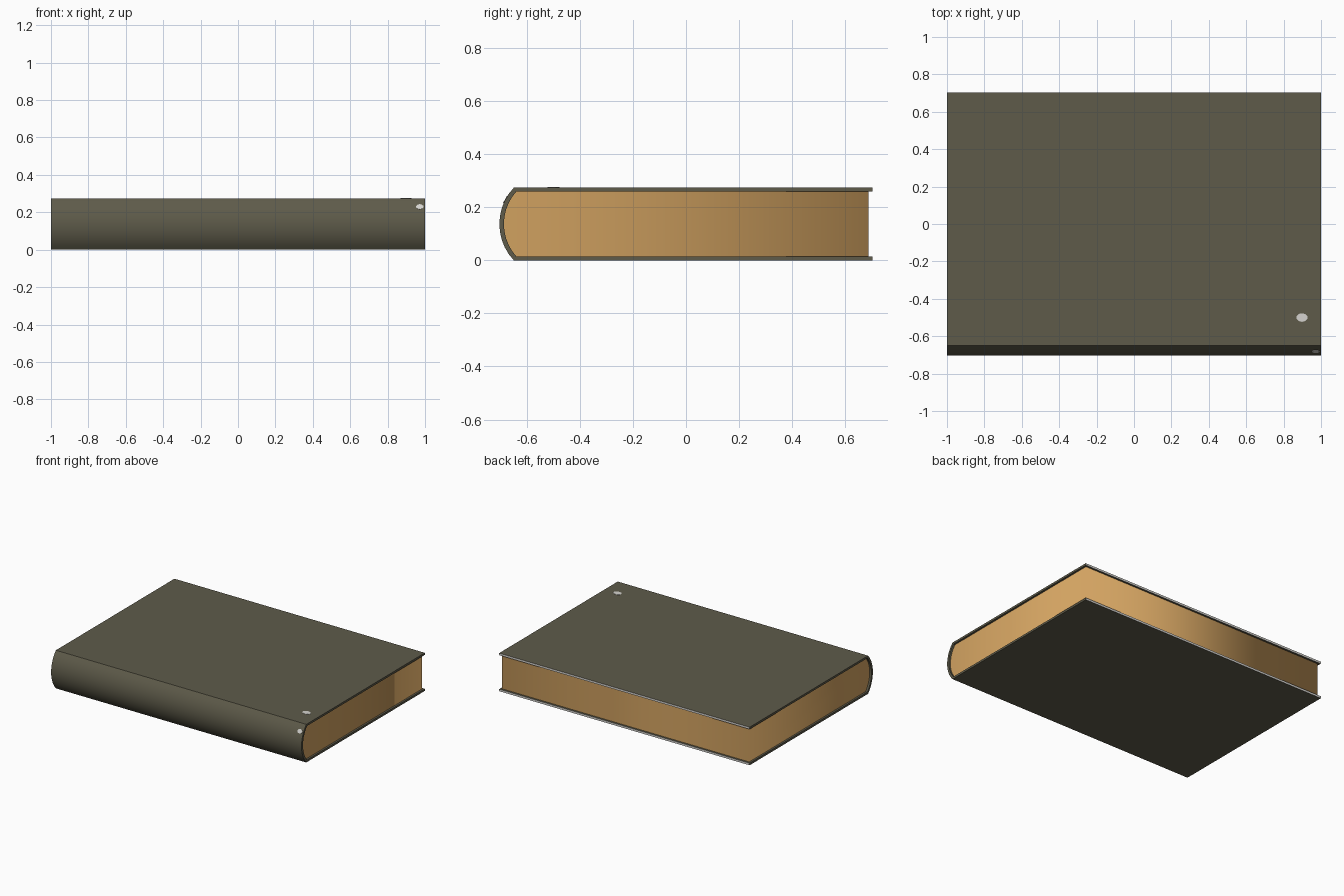
import bpy, bmesh, math
from mathutils import Matrix, Vector

if "Cube" in bpy.data.objects:
    bpy.data.objects.remove(bpy.data.objects["Cube"])

H, T, FORE = 0.275, 0.015, 0.703        # book height, cover thickness, cover edge
CY, R = -0.504, 0.2                     # centre and radius of the rounded spine
MID = H / 2


def material(name, rgb):
    m = bpy.data.materials.new(name)
    m.diffuse_color = (*rgb, 1)
    m.use_nodes = True
    m.node_tree.nodes["Principled BSDF"].inputs["Base Color"].default_value = m.diffuse_color
    return m


olive = material("olive cover", (0.112, 0.104, 0.068))
tan = material("tan pages", (0.64, 0.36, 0.118))
pale = material("pale worn board", (0.66, 0.65, 0.62))


def section(radius, half, fore, steps=10):
    """Cross-section (y, z) from the top fore edge, round the spine, to the bottom."""
    a = math.asin(half / radius)
    arc = [(CY - radius * math.cos(t), MID + radius * math.sin(t))
           for t in (a - 2 * a * i / steps for i in range(steps + 1))]
    return [(fore, MID + half)] + arc + [(fore, MID - half)]


def finish(bm, name, mats):
    bmesh.ops.recalc_face_normals(bm, faces=bm.faces)
    me = bpy.data.meshes.new(name)
    bm.to_mesh(me)
    bm.free()
    ob = bpy.data.objects.new(name, me)
    bpy.context.collection.objects.link(ob)
    for m in mats:
        me.materials.append(m)
    return ob


# Cover: two boards and a rounded spine in one wrapped shell
bm = bmesh.new()
outer = section(R, MID, FORE)
inner = section(R - 0.017, MID - T, FORE)
rings = [[[bm.verts.new((x, y, z)) for y, z in line] for line in (outer, inner)]
         for x in (-1, 1)]
n = len(outer)
for i in range(n - 1):
    (a, b), (c, d) = rings
    bm.faces.new((a[i], a[i + 1], c[i + 1], c[i]))
    bm.faces.new((b[i], b[i + 1], d[i + 1], d[i]))
    for o, p in rings:
        bm.faces.new((o[i], o[i + 1], p[i + 1], p[i]))
for i in (0, n - 1):                     # pale fore edges of the boards
    f = bm.faces.new((rings[0][0][i], rings[0][1][i], rings[1][1][i], rings[1][0][i]))
    f.material_index = 1
cover = finish(bm, "cover", [olive, pale])
bpy.context.view_layer.objects.active = cover
cover.select_set(True)
bpy.ops.object.shade_smooth_by_angle(angle=math.radians(30))
cover.select_set(False)

# Page block: slightly inset, soft shading round its two fore corners
bm = bmesh.new()
line = section(R - 0.017, MID - T, 0.688)
ends = [[bm.verts.new((x, y, z)) for y, z in line] for x in (-0.986, 0.986)]
for e in ends:
    bm.faces.new(e)
for i in range(n):
    j = (i + 1) % n
    bm.faces.new((ends[0][i], ends[0][j], ends[1][j], ends[1][i]))
for f in bm.faces:
    f.smooth = True
for e in bm.edges:
    u, v = (w.co for w in e.verts)
    e.smooth = abs(u.z - v.z) > 0.2 and u.y > 0.6
finish(bm, "pages", [tan])


# Small pale scuffs, as very thin plates on the top board and the spine
def scuff(name, pos, normal, rx, ry):
    bm = bmesh.new()
    bmesh.ops.create_cone(bm, cap_ends=True, segments=10, radius1=1, radius2=1, depth=0.003)
    turn = Vector((0, 0, 1)).rotation_difference(Vector(normal)).to_matrix().to_4x4()
    bm.transform(Matrix.Translation(pos) @ turn @ Matrix.Diagonal((rx, ry, 1, 1)))
    finish(bm, name, [pale])


scuff("top_scuff", (0.898, -0.5, H), (0, 0, 1), 0.031, 0.023)
t = math.radians(27.5)
scuff("spine_scuff", (0.972, CY - R * math.cos(t), MID + R * math.sin(t)),
      (0, -math.cos(t), math.sin(t)), 0.02, 0.015)
